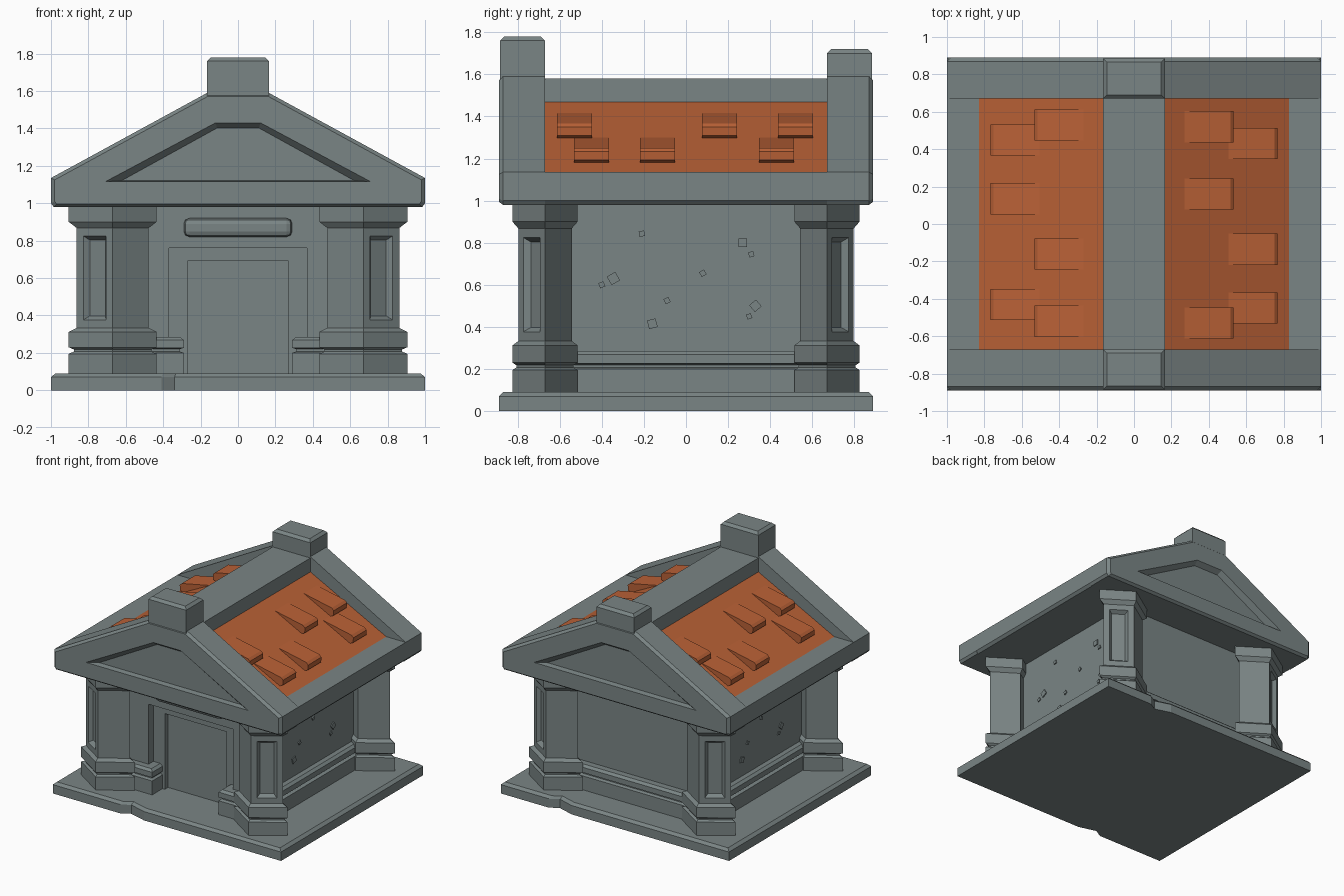
import bpy, bmesh, math
from mathutils import Matrix, Vector

if "Cube" in bpy.data.objects:
    bpy.data.objects.remove(bpy.data.objects["Cube"])


def material(name, rgb):
    m = bpy.data.materials.new(name)
    m.diffuse_color = (*rgb, 1)
    m.use_nodes = True
    m.node_tree.nodes["Principled BSDF"].inputs["Base Color"].default_value = m.diffuse_color
    return m


STONE = material("grey stone", (0.195, 0.235, 0.235))
TILE = material("orange roof", (0.49, 0.12, 0.037))


def finish(name, bm, mat=STONE):
    bmesh.ops.recalc_face_normals(bm, faces=bm.faces)
    me = bpy.data.meshes.new(name)
    bm.to_mesh(me)
    bm.free()
    me.materials.append(mat)
    ob = bpy.data.objects.new(name, me)
    bpy.context.collection.objects.link(ob)
    return ob


def loft(rings):
    """Skin equal-length closed rings of points and cap both ends."""
    bm = bmesh.new()
    vs = [[bm.verts.new(p) for p in r] for r in rings]
    n = len(vs[0])
    for a, b in zip(vs, vs[1:]):
        for i in range(n):
            j = (i + 1) % n
            bm.faces.new((a[i], a[j], b[j], b[i]))
    bm.faces.new(vs[0])
    bm.faces.new(vs[-1])
    bmesh.ops.remove_doubles(bm, verts=bm.verts, dist=1e-5)
    bmesh.ops.recalc_face_normals(bm, faces=bm.faces)
    return bm


def at_y(profile, y):
    return [(x, y, z) for x, z in profile]


def mirrored(half):
    """Complete a left-half profile with its right half."""
    return half + [(-x, z) for x, z in reversed(half)]


def box(x0, x1, y0, y1, z):
    return [(x0, y0, z), (x1, y0, z), (x1, y1, z), (x0, y1, z)]


# Base slab with a V-shaped chip in the front and back edges
plan = [(-1, -.89), (-.41, -.89), (-.34, -.85), (-.2, -.89), (1, -.89),
        (1, .89), (.58, .89), (.51, .85), (.38, .89), (-1, .89)]
finish("base_slab", loft([[(x * s, y * s, z) for x, y in plan]
                          for z, s in ((0, 1), (.07, 1), (.09, .977))]))

# Wall core (its front is the door) plus stepped door frame and front wall
finish("wall_core", loft([box(-.6, .6, -.49, .59, z) for z in (.08, 1)]))
for name, w, h, y0, y1 in (("door_frame", .27, .69, -.53, -.48),
                           ("front_wall", .37, .76, -.59, -.52)):
    u = mirrored([(-w, .08), (-.6, .08), (-.6, 1), (-w, 1), (-w, h)])
    u = mirrored([(-w, h), (-w, .08), (-.6, .08), (-.6, 1)])
    finish(name, loft([at_y(u, y0), at_y(u, y1)]))

# Rounded lintel above the door
bm = loft([box(-.29, .29, -.635, -.57, z) for z in (.82, .92)])
bmesh.ops.bevel(bm, geom=bm.edges[:], offset=.03, segments=2, profile=.5,
                affect='EDGES')
finish("door_lintel", bm)

# Grooved plinth round the walls, open at the door
rings = []
for z, d, e in ((.08, .66, .29), (.2, .66, .29), (.207, .635, .31),
                (.22, .635, .31), (.227, .66, .29), (.268, .66, .29),
                (.285, .64, .31)):
    half = [(-e, -.53), (-e, -d), (-d, -d), (-d, d)]
    inner = [(.55, .5), (.55, -.53)]
    outer = mirrored(half)
    p = outer + [(.55, -.53), (.55, .5), (-.55, .5), (-.55, -.53)]
    rings.append([(x, y, z) for x, y in p])
finish("plinth", loft(rings))

# Four diamond-plan corner pillars with a sunken panel on the outer face
for sx in (-1, 1):
    for sy in (-1, 1):
        rings = []
        for z, s in ((.08, 1), (.195, 1), (.207, .88), (.218, .88), (.23, 1),
                     (.312, 1), (.333, .82), (.868, .82), (.9, 1), (1, 1)):
            hx, hy, c = .235 * s, .155 * s, .67
            rings.append([(sx * c + hx, sy * c, z), (sx * c, sy * c + hy, z),
                          (sx * c - hx, sy * c, z), (sx * c, sy * c - hy, z)])
        bm = loft(rings)
        panel = max((f for f in bm.faces
                     if f.normal.x * sx > .3 and f.normal.y * sy > .3),
                    key=lambda f: f.calc_area())
        bmesh.ops.inset_individual(bm, faces=[panel], thickness=.062)
        bmesh.ops.inset_individual(bm, faces=[panel], thickness=.03, depth=-.03)
        finish("%s_%s_pillar" % ("front" if sy < 0 else "back",
                                 "left" if sx < 0 else "right"), bm)

# Small square chips on the side walls: y, z, size, angle
chips = ((.27, .8, .042, 0), (.31, .745, .025, 15), (-.345, .63, .046, 30),
         (-.4, .6, .026, 20), (-.09, .525, .026, 25), (-.16, .415, .042, 15),
         (.08, .655, .026, 30), (.33, .5, .042, 40), (.3, .45, .024, 20),
         (-.21, .843, .026, 10))
bm = bmesh.new()
for s in (-1, 1):
    for y, z, size, ang in chips:
        m = (Matrix.Translation((s * .6, s * y, z))
             @ Matrix.Rotation(math.radians(ang), 4, 'X')
             @ Matrix.Diagonal((.016, size, size, 1)))
        bmesh.ops.create_cube(bm, size=1, matrix=m)
finish("wall_chips", bm)

# Main roof: flat eaves, orange slopes, raised ridge beam
prof = mirrored([(-.98, .98), (-1, 1), (-1, 1.135), (-.83, 1.135),
                 (-.165, 1.47), (-.165, 1.58)])
roof = finish("roof", loft([at_y(prof, -.68), at_y(prof, .68)]))
roof.data.materials.append(TILE)
for f in roof.data.polygons:
    if f.normal.z > .2 and abs(f.normal.x) > .2:
        f.material_index = 1

# Gable ends with a sunken pediment, and the block on each peak
outer = mirrored([(-.985, .98), (-1, 1), (-1, 1.135), (-.165, 1.59)])
cham = mirrored([(-.97, .995), (-.98, 1.01), (-.98, 1.125), (-.16, 1.572)])
tri = mirrored([(-.71, 1.115)] * 3 + [(-.12, 1.43)])
deep = mirrored([(-.62, 1.122)] * 3 + [(-.112, 1.402)])
for s, name, top in ((-1, "front", 1.78), (1, "back", 1.72)):
    finish(name + "_gable", loft([at_y(outer, s * .67), at_y(outer, s * .87),
                                  at_y(cham, s * .89), at_y(tri, s * .89),
                                  at_y(deep, s * .85)]))
    finish(name + "_peak_block", loft([
        box(-.165 + i, .165 - i, min(s * (.67 + i), s * (.885 - i)),
            max(s * (.67 + i), s * (.885 - i)), z)
        for z, i in ((1.5, 0), (top - .02, 0), (top, .02))]))

# Raised wedge tiles; the left slope is the right one turned half round
wedge = [(.27, 1.417), (.515, 1.367), (.533, 1.35), (.53, 1.31), (.49, 1.29)]
tiles = ((0, .52), (0, .16), (0, -.53), (1, .43), (1, -.135), (1, -.45))
for s, side in ((1, "right"), (-1, "left")):
    for k, (row, y) in enumerate(tiles):
        p = [(s * (x + .235 * row), z - .1175 * row) for x, z in wedge]
        finish("%s_tile_%d" % (side, k + 1),
               loft([at_y(p, s * y - .083), at_y(p, s * y + .083)]), TILE)
